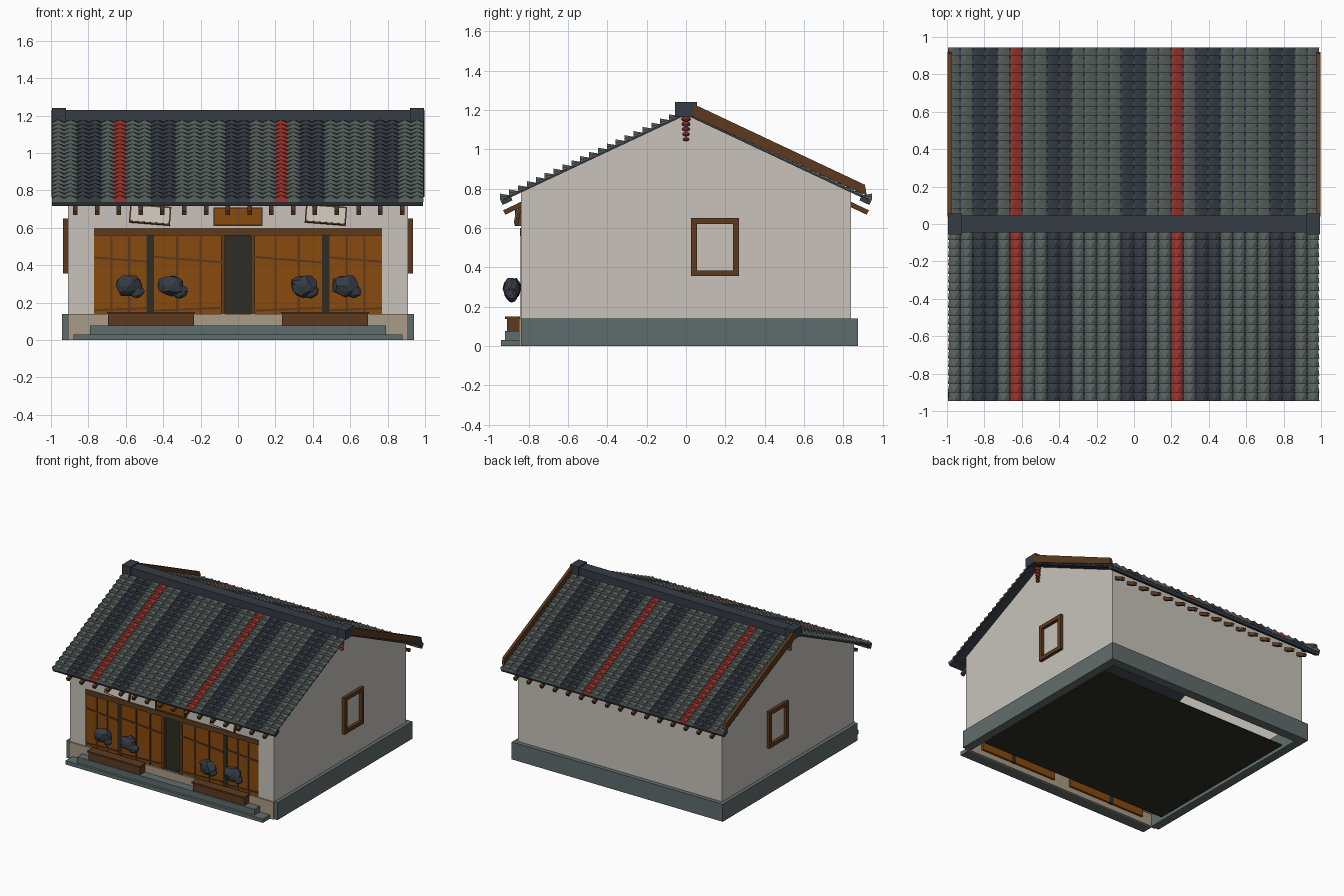
import bpy, bmesh, math, random
from mathutils import Vector

random.seed(4)
if "Cube" in bpy.data.objects:
    bpy.data.objects.remove(bpy.data.objects["Cube"])


def material(name, *rgb):
    lin = [((c / 255 + 0.055) / 1.055) ** 2.4 for c in rgb] + [1]
    m = bpy.data.materials.new(name)
    m.use_nodes = True
    m.diffuse_color = lin
    m.node_tree.nodes["Principled BSDF"].inputs["Base Color"].default_value = lin
    return m


PLASTER = material("plaster", 200, 196, 187)
STONE = material("grey stone", 95, 109, 108)
SAND = material("sand stone", 170, 156, 136)
ORANGE = material("orange wood", 136, 74, 14)
BROWN = material("brown wood", 92, 58, 31)
DARK = material("dark interior", 45, 45, 35)
GREY = material("grey tile", 88, 98, 95)
SLATE = material("slate tile", 54, 60, 69)
RED = material("red clay", 152, 52, 46)


def finish(name, bm, *mats):
    bmesh.ops.recalc_face_normals(bm, faces=bm.faces)
    me = bpy.data.meshes.new(name)
    bm.to_mesh(me)
    bm.free()
    for m in mats:
        me.materials.append(m)
    ob = bpy.data.objects.new(name, me)
    bpy.context.collection.objects.link(ob)
    return ob


def box(name, mat, x, y, z, rot=(0, 0, 0)):
    """Box from (low, high) ranges, turned about its centre."""
    bm = bmesh.new()
    bmesh.ops.create_cube(bm, size=1)
    bmesh.ops.scale(bm, vec=[r[1] - r[0] for r in (x, y, z)], verts=bm.verts)
    ob = finish(name, bm, mat)
    ob.location = [(r[0] + r[1]) / 2 for r in (x, y, z)]
    ob.rotation_euler = rot
    return ob


def extrude_x(name, mat, points, x0, x1):
    """Solid from a (y, z) outline stretched along x."""
    bm = bmesh.new()
    face = bm.faces.new([bm.verts.new((x0, y, z)) for y, z in points])
    out = bmesh.ops.extrude_face_region(bm, geom=[face])["geom"]
    bmesh.ops.translate(bm, vec=(x1 - x0, 0, 0),
                        verts=[v for v in out if isinstance(v, bmesh.types.BMVert)])
    return finish(name, bm, mat)


def frame(name, mat, u, v, w, border, side_x=None):
    """Four-bar frame in the xz plane, or the yz plane if side_x is given."""
    (a, b), (c, d) = u, v
    for bu, bv in (((a, b), (c, c + border)), ((a, b), (d - border, d)),
                   ((a, a + border), (c, d)), ((b - border, b), (c, d))):
        if side_x is None:
            box(name, mat, bu, w, bv)
        else:
            box(name, mat, side_x, bu, bv)


SLOPE, APEX = 0.47, 1.175


def roof_z(y):
    return APEX - SLOPE * abs(y)


# Walls
for s in (-1, 1):
    gable = [(-0.84, 0.1), (0.84, 0.1), (0.84, roof_z(0.84)), (0, APEX), (-0.84, roof_z(0.84))]
    extrude_x("gable_wall", PLASTER, gable, s * 0.88, s * 0.91)
    box("front_wall_side", PLASTER, sorted((s * 0.77, s * 0.88)), (-0.84, -0.81), (0.1, 0.78))
    frame("window_frame", BROWN, (0.025, 0.27), (0.355, 0.65), None, 0.03,
          sorted((s * 0.905, s * 0.935)))
    box("base_side", STONE, sorted((s * 0.87, s * 0.94)), (-0.84, 0.875), (0, 0.14))
box("front_wall_top", PLASTER, (-0.88, 0.88), (-0.84, -0.81), (0.6, 0.78))
box("back_wall", PLASTER, (-0.88, 0.88), (0.81, 0.84), (0.1, 0.78))

# Base, floor and steps
box("base_back", STONE, (-0.87, 0.87), (0.8, 0.875), (0, 0.14))
box("front_plinth", SAND, (-0.91, 0.91), (-0.85, -0.835), (0, 0.14))
box("floor", DARK, (-0.85, 0.85), (-0.7, 0.68), (0.01, 0.02))
box("lower_step", STONE, (-0.88, 0.88), (-0.94, -0.845), (0, 0.03))
box("upper_step", STONE, (-0.79, 0.79), (-0.92, -0.845), (0.03, 0.077))

# Front doors with lattice
box("doorway_shade", DARK, (-0.1, 0.1), (-0.815, -0.81), (0.14, 0.6))
box("lintel", BROWN, (-0.77, 0.77), (-0.845, -0.81), (0.56, 0.6))
for s in (-1, 1):
    box("door_post", DARK, sorted((s * 0.45, s * 0.488)), (-0.835, -0.815), (0.04, 0.56))
    for a, b in ((0.075, 0.45), (0.488, 0.77)):
        box("door_panel", ORANGE, sorted((s * a, s * b)), (-0.832, -0.815), (0.04, 0.56))
        for k in (1, 2):
            c = s * (a + (b - a) * k / 3)
            box("lattice_upright", BROWN, (c - 0.006, c + 0.006), (-0.84, -0.83), (0.14, 0.56))
        for z, tilt in ((0.43, 0.08), (0.165, -0.04)):
            box("lattice_rail", BROWN, sorted((s * a, s * b)), (-0.84, -0.83),
                (z - 0.006, z + 0.006), (0, tilt, 0))
    box("door_jamb", BROWN, sorted((s * 0.07, s * 0.09)), (-0.842, -0.812), (0.14, 0.56))

    # Benches and tilted boards under the eaves
    x = sorted((s * 0.235, s * 0.695))
    box("bench_body", BROWN, x, (-0.91, -0.85), (0.077, 0.138))
    box("bench_top", BROWN, (x[0] - 0.005, x[1] + 0.005), (-0.92, -0.845), (0.138, 0.15))
    x = sorted((s * 0.36, s * 0.58))
    box("board_edge", BROWN, x, (-0.862, -0.846), (0.62, 0.72), (-0.2, 0.08, 0))
    box("board_face", PLASTER, (x[0] + 0.008, x[1] - 0.008), (-0.866, -0.85), (0.628, 0.712),
        (-0.2, 0.08, 0))

# Sign over the door
box("sign_panel", ORANGE, (-0.125, 0.125), (-0.863, -0.84), (0.615, 0.705))
frame("sign_frame", BROWN, (-0.132, 0.132), (0.61, 0.71), (-0.87, -0.84), 0.01)

# Rough dark lanterns
for cx in (-0.585, -0.355, 0.35, 0.575):
    bm = bmesh.new()
    for dx, dz, r in ((0, 0.005, 0.066), (0.042, -0.025, 0.04)):
        made = bmesh.ops.create_icosphere(bm, subdivisions=2, radius=r)["verts"]
        for v in made:
            v.co *= random.uniform(0.85, 1.1)
            v.co = Vector((v.co.x * 1.1 + dx, v.co.y * 0.68, v.co.z * 0.92 + dz))
    finish("lantern", bm, SLATE).location = (cx, -0.885, 0.285)

# Roof deck, eave strips, rafters and back barge boards
for s in (-1, 1):
    deck = [(0, APEX), (s * 0.93, roof_z(0.93)), (s * 0.93, roof_z(0.93) + 0.012), (0, APEX + 0.012)]
    extrude_x("roof_deck", SLATE, deck, -0.985, 0.98)
    tilt = -s * math.atan(SLOPE)
    box("eave_strip", SLATE, (-0.995, 0.99), sorted((s * 0.885, s * 0.94)), (0.728, 0.752),
        (tilt, 0, 0))
    for i in range(16):
        x = -0.87 + i * 0.1165
        box("rafter_tail", BROWN, (x - 0.012, x + 0.012), sorted((s * 0.82, s * 0.93)),
            (0.69, 0.715), (tilt, 0, 0))
    board = [(0.04, 1.165), (0.92, 0.765), (0.91, 0.82), (0.04, 1.23)]
    extrude_x("barge_board", BROWN, board, s * 0.975, s * 0.997)

# Ridge with end caps
box("ridge", SLATE, (-0.99, 0.99), (-0.045, 0.045), (1.165, 1.23))
for s in (-1, 1):
    box("ridge_cap", SLATE, sorted((s * 0.92, s * 0.995)), (-0.055, 0.055), (1.165, 1.24))
    # Hanging beads below the gable peak
    for k in range(5):
        bm = bmesh.new()
        bmesh.ops.create_uvsphere(bm, u_segments=10, v_segments=6, radius=0.024 - k * 0.002)
        bmesh.ops.scale(bm, vec=(1, 1, 0.6), verts=bm.verts)
        finish("hanging_bead", bm, RED).location = (s * 0.925, 0, 1.155 - k * 0.026)

# Tile columns: tapered tiles, arched at the low end and flat at the high end
WIDTH, ROWS, PITCH = 0.0662, 20, 0.0452
SLATE_COLUMNS = {2, 3, 8, 9, 14, 15, 20, 21, 26, 27}
RED_COLUMNS = {5, 18}


def add_tile(bm, cx, y0, s, index):
    y1 = y0 - PITCH * 1.1
    low, high = WIDTH * 0.5, WIDTH * 0.4

    def vert(dx, y, h):
        return bm.verts.new((cx + dx, s * y, roof_z(y) + h))

    a, b, c = vert(-low, y0, 0.026), vert(0, y0, 0.044), vert(low, y0, 0.026)
    d, e = vert(-high, y1, 0.012), vert(high, y1, 0.012)
    f, g = vert(-low, y0, 0.008), vert(low, y0, 0.008)
    for face in ((a, b, d), (b, e, d), (b, c, e), (a, f, g, c, b), (a, d, f), (c, g, e),
                 (d, e, g, f)):
        bm.faces.new(face).material_index = index


for s, name in ((-1, "front_roof_tiles"), (1, "back_roof_tiles")):
    bm = bmesh.new()
    for col in range(30):
        index = 1 if col in SLATE_COLUMNS else 2 if col in RED_COLUMNS else 0
        for row in range(ROWS):
            add_tile(bm, -0.995 + WIDTH * (col + 0.5), 0.945 - row * PITCH, s, index)
    finish(name, bm, GREY, SLATE, RED)
